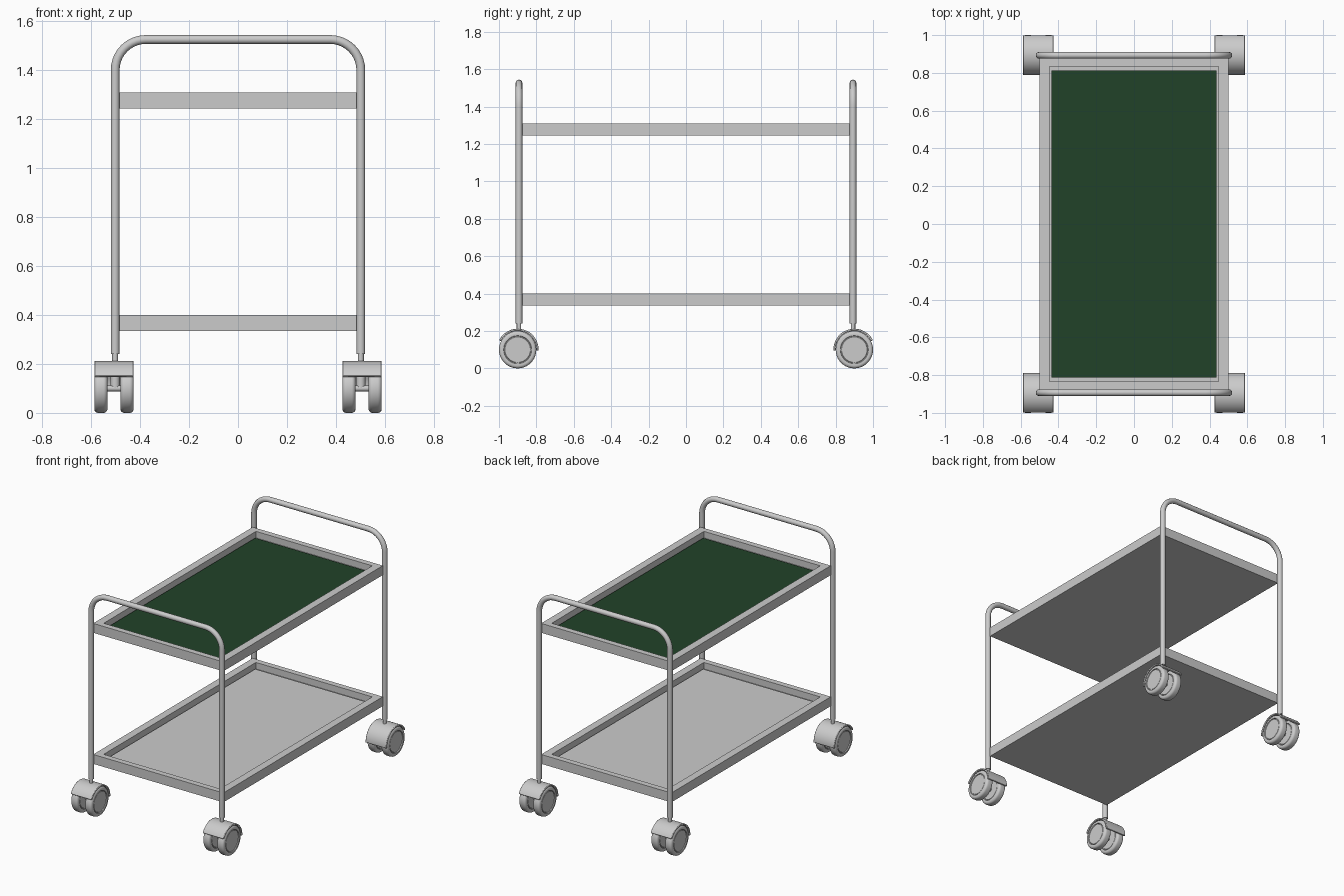
import bpy, bmesh
from math import sin, cos, pi, radians
from mathutils import Vector, Matrix

if "Cube" in bpy.data.objects:
    bpy.data.objects.remove(bpy.data.objects["Cube"])

PX, PY, PR = 0.502, 0.893, 0.018     # post position and tube radius
CY, CZ = 0.90, 0.10                  # wheel axle position


def finish(name, bm, smooth=True, mat=None):
    bmesh.ops.remove_doubles(bm, verts=bm.verts, dist=1e-5)
    bmesh.ops.recalc_face_normals(bm, faces=bm.faces)
    me = bpy.data.meshes.new(name)
    bm.to_mesh(me)
    bm.free()
    ob = bpy.data.objects.new(name, me)
    bpy.context.collection.objects.link(ob)
    if mat:
        me.materials.append(mat)
    if smooth:
        bpy.ops.object.select_all(action='DESELECT')
        ob.select_set(True)
        bpy.context.view_layer.objects.active = ob
        bpy.ops.object.shade_smooth_by_angle(angle=radians(35))
    return ob


def box(name, center, size, mat=None):
    bm = bmesh.new()
    bmesh.ops.create_cube(bm, size=1, matrix=Matrix.Translation(center) @ Matrix.Diagonal((*size, 1)))
    return finish(name, bm, False, mat)


def lathe(name, profile, origin, axis, steps=40):
    # profile: (distance along axis, radius)
    bm = bmesh.new()
    a = Vector(axis)
    side = a.orthogonal().normalized()
    vs = [bm.verts.new(Vector(origin) + a * h + side * r) for h, r in profile]
    es = [bm.edges.new(p) for p in zip(vs, vs[1:])]
    bmesh.ops.spin(bm, geom=vs + es, cent=origin, axis=a, angle=2 * pi,
                   steps=steps, use_merge=True)
    return finish(name, bm)


def tray(name, z0, z1, mat=None):
    # nested rectangles: underside, outer wall, rim, inner wall, floor
    bm = bmesh.new()
    floor = z1 - 0.045
    rings = []
    for x, y, z in [(0.5, 0.875, z0), (0.5, 0.875, z1), (0.447, 0.835, z1), (0.447, 0.835, floor)]:
        rings.append([bm.verts.new((sx * x, sy * y, z))
                      for sx, sy in ((-1, -1), (1, -1), (1, 1), (-1, 1))])
    for a, b in zip(rings, rings[1:]):
        for i in range(4):
            j = (i + 1) % 4
            bm.faces.new((a[i], a[j], b[j], b[i]))
    bm.faces.new(rings[0])
    bm.faces.new(rings[-1])
    finish(name, bm, False)
    box(name + "_panel", (0, 0, floor + 0.005), (0.874, 1.626, 0.01), mat)


def handle_frame(name, y):
    # inverted U tube with rounded corners
    R, top, bottom = 0.125, 1.526, 0.24
    half = [(PX - R + R * cos(t), top - R + R * sin(t))
            for t in [pi / 2 * i / 10 for i in range(11)]]
    path = [(PX, bottom)] + half
    path += [(-x, z) for x, z in reversed(path)]
    cu = bpy.data.curves.new(name, 'CURVE')
    cu.dimensions = '3D'
    cu.bevel_depth, cu.bevel_resolution, cu.use_fill_caps = PR, 4, True
    sp = cu.splines.new('POLY')
    sp.points.add(len(path) - 1)
    for p, (x, z) in zip(sp.points, path):
        p.co = (x, y, z, 1)
    sp.use_smooth = True
    ob = bpy.data.objects.new(name, cu)
    bpy.context.collection.objects.link(ob)
    bpy.ops.object.select_all(action='DESELECT')
    ob.select_set(True)
    bpy.context.view_layer.objects.active = ob
    bpy.ops.object.convert(target='MESH')
    bpy.ops.object.shade_smooth_by_angle(angle=radians(35))


def wheel_cover(name, x, sy):
    # curved plate, longer on the inward side
    bm = bmesh.new()
    n, w, rings = 24, 0.08, []
    for i in range(n + 1):
        a = radians(27 + 155 * i / n)
        rings.append([bm.verts.new((x + dx, sy * (CY + r * cos(a)), CZ + r * sin(a)))
                      for dx, r in ((-w, 0.101), (w, 0.101), (w, 0.112), (-w, 0.112))])
    for a, b in zip(rings, rings[1:]):
        for i in range(4):
            j = (i + 1) % 4
            bm.faces.new((a[i], a[j], b[j], b[i]))
    bm.faces.new(rings[0])
    bm.faces.new(rings[-1])
    ob = finish(name, bm)
    bev = ob.modifiers.new("soft_edges", 'BEVEL')
    bev.width, bev.segments, bev.limit_method = 0.003, 2, 'ANGLE'


# Wheel section: hub cap, groove, rounded tread (mirrored)
half = [(0.024, 0), (0.024, 0.068), (0.021, 0.070), (0.021, 0.073), (0.027, 0.075), (0.027, 0.084)]
half += [(0.011 + 0.016 * cos(t), 0.084 + 0.016 * sin(t)) for t in [pi / 2 * i / 5 for i in range(1, 6)]]
wheel = half + [(-h, r) for h, r in reversed(half)]

green = bpy.data.materials.new("green_panel")
green.diffuse_color = (0.015, 0.055, 0.022, 1)
green.use_nodes = True
green.node_tree.nodes["Principled BSDF"].inputs["Base Color"].default_value = green.diffuse_color

tray("upper_tray", 1.245, 1.31, green)
tray("lower_tray", 0.335, 0.40)

for sy, end in ((-1, "front"), (1, "back")):
    handle_frame(end + "_handle_frame", sy * PY)
    for sx, sd in ((-1, "left"), (1, "right")):
        tag = f"{end}_{sd}_caster"
        x, y = sx * 0.507, sy * CY
        for k, part in ((-1, "wheel_a"), (1, "wheel_b")):
            lathe(f"{tag}_{part}", wheel, (x + k * 0.0535, y, CZ), (1, 0, 0))
        wheel_cover(tag + "_cover", x, sy)
        # axle, swivel housing under the cover and stem into the post
        lathe(tag + "_axle", [(-0.05, 0), (-0.05, 0.012), (0.05, 0.012), (0.05, 0)],
              (x, y, CZ), (1, 0, 0), 16)
        lathe(tag + "_housing", [(0.10, 0), (0.10, 0.019), (0.206, 0.019), (0.206, 0)],
              (sx * PX, sy * PY, 0), (0, 0, 1), 20)
        lathe(tag + "_stem", [(0.20, 0), (0.20, 0.012), (0.245, 0.012), (0.245, 0)],
              (sx * PX, sy * PY, 0), (0, 0, 1), 16)
